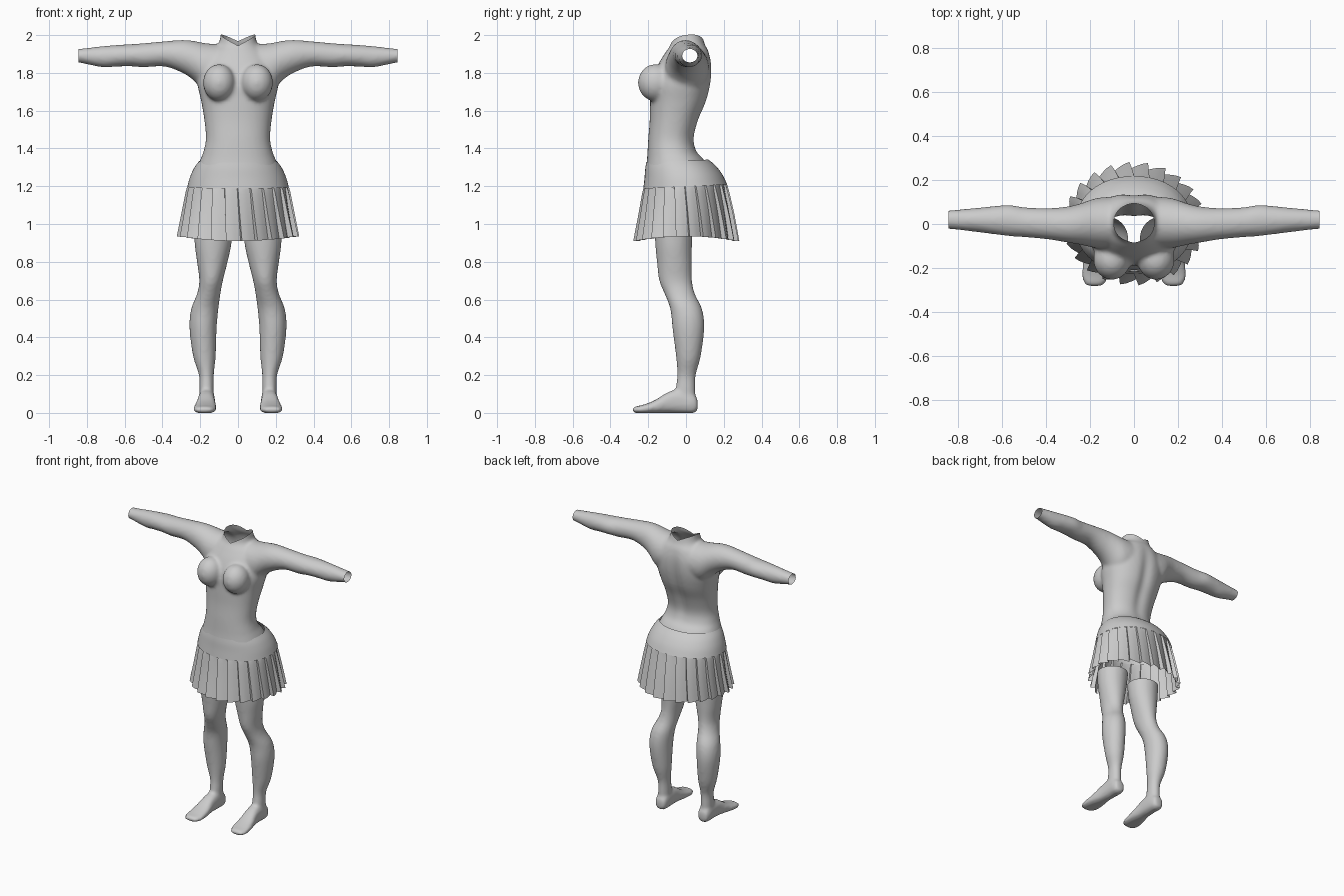
import bpy, bmesh, math
from mathutils import Matrix, Vector

cube = bpy.data.objects.get("Cube")
if cube:
    bpy.data.objects.remove(cube, do_unlink=True)

grey = bpy.data.materials.new("plain grey")
grey.use_nodes = True
grey.diffuse_color = (0.6, 0.6, 0.6, 1)
grey.node_tree.nodes["Principled BSDF"].inputs["Base Color"].default_value = (0.6, 0.6, 0.6, 1)


def spline(rows, steps):
    """Catmull-Rom interpolation of section rows."""
    out = []
    for i in range(len(rows) - 1):
        p0, p1 = rows[max(i - 1, 0)], rows[i]
        p2, p3 = rows[i + 1], rows[min(i + 2, len(rows) - 1)]
        for s in range(steps):
            t = s / steps
            out.append([b + 0.5 * t * (c - a + t * (2 * a - 5 * b + 4 * c - d + t * (3 * (b - c) + d - a)))
                        for a, b, c, d in zip(p0, p1, p2, p3)])
    return out + [list(rows[-1])]


def bridge(bm, rings):
    for a, b in zip(rings, rings[1:]):
        n = len(a)
        for i in range(n):
            bm.faces.new((a[i], a[(i + 1) % n], b[(i + 1) % n], b[i]))


def loft(bm, rows, axis, capped=True, count=40, steps=4, power=0.9):
    """Rows are (position on axis, min u, max u, min v, max v)."""
    place = {"x": lambda t, u, v: (t, u, v),
             "y": lambda t, u, v: (u, t, v),
             "z": lambda t, u, v: (u, v, t)}[axis]
    rings = []
    for t, u0, u1, v0, v1 in spline(rows, steps):
        ring = []
        for i in range(count):
            a = 2 * math.pi * i / count
            c, s = math.cos(a), math.sin(a)
            c = math.copysign(abs(c) ** power, c)
            s = math.copysign(abs(s) ** power, s)
            ring.append(bm.verts.new(place(t, (u0 + u1) / 2 + c * (u1 - u0) / 2,
                                           (v0 + v1) / 2 + s * (v1 - v0) / 2)))
        rings.append(ring)
    bridge(bm, rings)
    if capped:
        bm.faces.new(rings[0])
        bm.faces.new(rings[-1])


def finish(bm, name, angle=60):
    bmesh.ops.recalc_face_normals(bm, faces=bm.faces)
    mesh = bpy.data.meshes.new(name)
    bm.to_mesh(mesh)
    bm.free()
    mesh.materials.append(grey)
    obj = bpy.data.objects.new(name, mesh)
    bpy.context.collection.objects.link(obj)
    bpy.ops.object.select_all(action="DESELECT")
    obj.select_set(True)
    bpy.context.view_layer.objects.active = obj
    bpy.ops.object.shade_smooth_by_angle(angle=math.radians(angle))
    return obj


def fuse(bm, name):
    """Melt overlapping volumes into one smooth skin."""
    obj = finish(bm, name)
    remesh = obj.modifiers.new("fuse", "REMESH")
    remesh.mode = "VOXEL"
    remesh.voxel_size = 0.011
    smooth = obj.modifiers.new("soften", "SMOOTH")
    smooth.factor = 0.5
    smooth.iterations = 6
    bpy.context.view_layer.update()
    mesh = bpy.data.meshes.new_from_object(obj.evaluated_get(bpy.context.evaluated_depsgraph_get()))
    bpy.data.objects.remove(obj, do_unlink=True)
    out = bmesh.new()
    out.from_mesh(mesh)
    bpy.data.meshes.remove(mesh)
    return out


def cut(bm, point, outward):
    bmesh.ops.bisect_plane(bm, geom=bm.verts[:] + bm.edges[:] + bm.faces[:],
                           plane_co=point, plane_no=Vector(outward).normalized(), clear_outer=True)


def mirror(obj):
    mod = obj.modifiers.new("mirror", "MIRROR")
    mod.merge_threshold = 0.001


# Torso: height, half width, front, back
torso = [(1.25, .235, -.217, .15), (1.34, .2, -.207, .095), (1.38, .184, -.204, .06),
         (1.45, .17, -.2, .045), (1.55, .178, -.192, .07), (1.65, .195, -.19, .112),
         (1.75, .215, -.185, .135), (1.84, .2, -.15, .138), (1.91, .15, -.108, .122),
         (1.95, .105, -.082, .1), (2.02, .09, -.075, .085), (2.1, .09, -.075, .085)]
bm = bmesh.new()
loft(bm, [(z, -w, w, f, b) for z, w, f, b in torso], "z")

# Arm: distance out, front, back, underside, top
loft(bm, [(.08, -.11, .125, 1.7, 1.95), (.17, -.11, .118, 1.7, 1.957), (.24, -.095, .095, 1.765, 1.97),
          (.3, -.085, .08, 1.803, 1.974), (.39, -.07, .072, 1.834, 1.967), (.5, -.06, .076, 1.83, 1.957),
          (.57, -.055, .087, 1.835, 1.952), (.65, -.045, .08, 1.833, 1.947), (.72, -.036, .073, 1.83, 1.941),
          (.845, -.022, .062, 1.855, 1.927), (.9, -.022, .062, 1.855, 1.927)], "x", power=1)

# Bust
bmesh.ops.create_uvsphere(bm, u_segments=32, v_segments=20, radius=1,
                          matrix=Matrix.Translation((.1, -.162, 1.748)) @ Matrix.Diagonal((.085, .092, .098, 1)))

bm = fuse(bm, "upper_body")
for v in bm.verts:  # Spine groove
    if v.co.y > 0 and 1.35 < v.co.z < 1.93:
        fade = math.sin(math.pi * (v.co.z - 1.35) / .58)
        v.co.y -= .016 * fade * math.exp(-(v.co.x / .04) ** 2)
cut(bm, (0, 0, 0), (-1, 0, 0))
cut(bm, (0, 0, 1.955), (-.5, -.13, 1))
cut(bm, (.845, 0, 0), (1, 0, 0))
cut(bm, (0, 0, 1.305), (0, -.05, -1))
mirror(finish(bm, "upper_body"))

# Legs: height, inner, outer, front, back
bm = bmesh.new()
loft(bm, [(1.05, .02, .235, -.17, .04), (.9, .034, .23, -.163, .032), (.8, .055, .217, -.154, .031),
          (.7, .08, .205, -.142, .032), (.63, .093, .217, -.113, .047), (.55, .104, .248, -.083, .085),
          (.45, .113, .257, -.072, .097), (.3, .118, .238, -.053, .078), (.2, .128, .207, -.046, .052),
          (.12, .128, .205, -.055, .05), (.03, .13, .203, -.04, .05)], "z", power=1)
# Feet: distance along, inner, outer, sole, top
loft(bm, [(.062, .14, .192, .015, .07), (.04, .125, .208, -.001, .1), (-.03, .122, .21, -.001, .125),
          (-.095, .122, .215, 0, .11), (-.165, .115, .23, -.001, .067), (-.23, .115, .238, -.002, .042),
          (-.265, .128, .23, -.001, .035), (-.285, .15, .21, .006, .026)], "y", power=.8)
bm = fuse(bm, "legs")
cut(bm, (0, 0, .97), (0, 0, 1))
low = min(v.co.z for v in bm.verts)
for v in bm.verts:  # Flat sole resting on the floor
    v.co.z = 0 if v.co.z < low + .003 else v.co.z
mirror(finish(bm, "legs"))

# Skirt waistband
bm = bmesh.new()
band = [(1.335, .206, -.211, .118), (1.3, .231, -.216, .158), (1.25, .254, -.22, .194),
        (1.198, .268, -.226, .218)]
loft(bm, [(z, -w, w, f, b) for z, w, f, b in band], "z", capped=False, count=72, power=.95)
for v in bm.verts:
    v.co.z += .05 * v.co.y
finish(bm, "waistband")

# Knife pleats: height, half width, front, back, fold depth
pleats = 24
rows = [(1.202, .263, -.221, .213, .003), (1.17, .27, -.226, .22, .007), (1.06, .288, -.243, .245, .011),
        (.935, .31, -.265, .268, .015)]
bm = bmesh.new()
rings = []
for z, w, f, b, fold in spline(rows, 3):
    drop = (1.202 - z) / (1.202 - .935)
    ring = []
    for i in range(pleats):
        for part, side in ((0, 1), (.3, .5), (.6, -.2), (.93, -1)):
            a = 2 * math.pi * (i + part + .25 * drop) / pleats
            c, s = math.cos(a), math.sin(a)
            x = c * (w + side * fold)
            y = (f + b) / 2 + s * ((b - f) / 2 + side * fold)
            ring.append(bm.verts.new((x, y, z + .05 * y * (1 - drop) - .025 * drop * s * s)))
    rings.append(ring)
bridge(bm, rings)
finish(bm, "pleated_skirt", angle=35)
